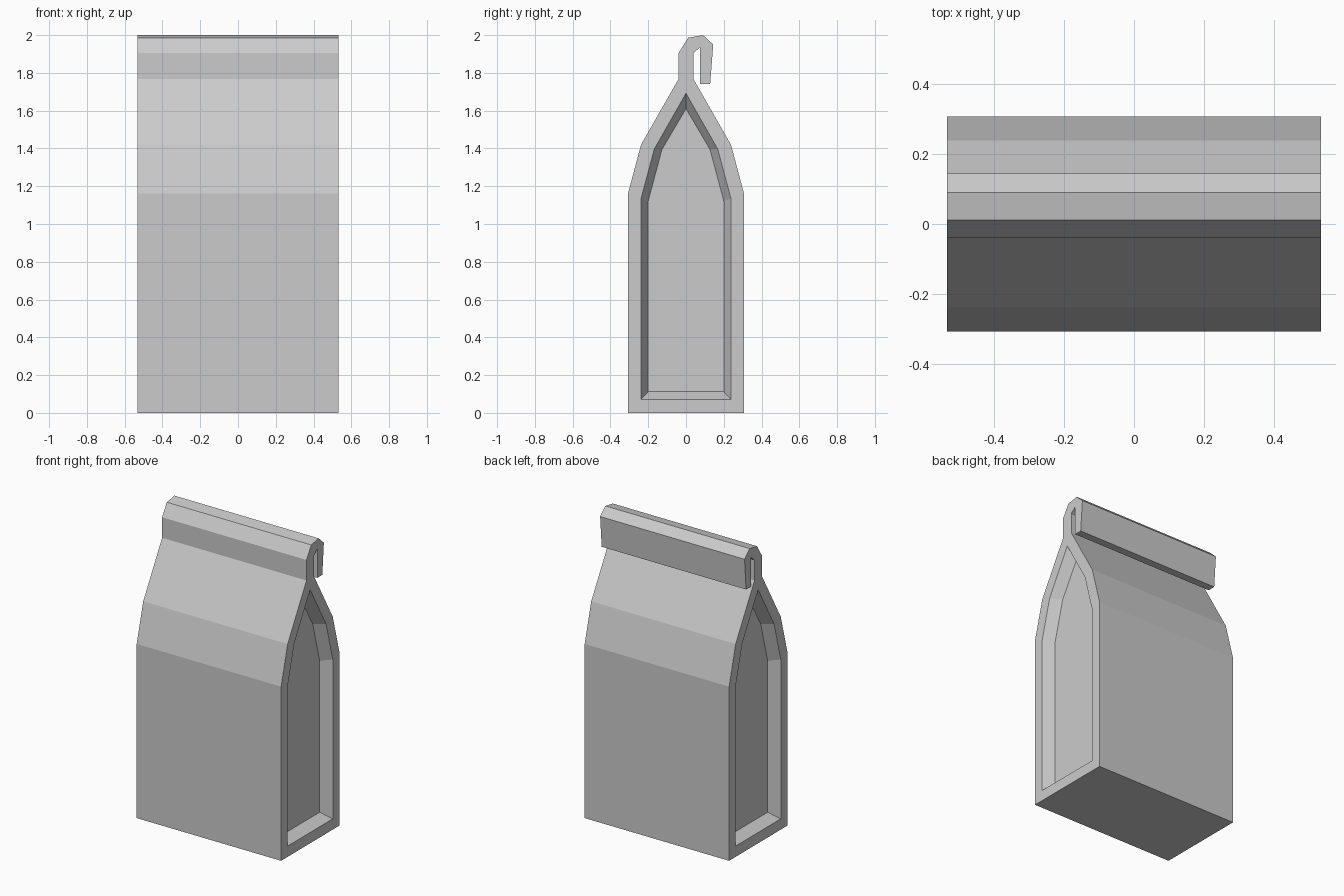
import bpy, bmesh

if "Cube" in bpy.data.objects:
    bpy.data.objects.remove(bpy.data.objects["Cube"])

HALF_WIDTH = 0.533
DEPTH = 0.07   # depth of the recessed side gussets

# Side silhouette (y, z), including the folded-over top
outline = [(-0.307, 0), (0.307, 0), (0.307, 1.162), (0.238, 1.42),
           (0.039, 1.768), (0.039, 1.905), (0.075, 1.935), (0.075, 1.742),
           (0.128, 1.742), (0.144, 1.95), (0.09, 2.0), (0.011, 1.986),
           (-0.039, 1.905), (-0.039, 1.768), (-0.238, 1.42), (-0.307, 1.162)]


def gusset(half, bottom, shoulder, mid, mid_z, apex):
    return [(-half, bottom), (half, bottom), (half, shoulder), (mid, mid_z),
            (0, apex), (-mid, mid_z), (-half, shoulder)]


rim = gusset(0.238, 0.072, 1.135, 0.168, 1.397, 1.692)
floor = gusset(0.2, 0.112, 1.122, 0.127, 1.395, 1.61)

bm = bmesh.new()


def loop(points, x):
    return [bm.verts.new((x, y, z)) for y, z in points]


def edges(vs):
    return [bm.edges.new((vs[i - 1], vs[i])) for i in range(len(vs))]


def bridge(a, b):
    for i in range(len(a)):
        bm.faces.new((a[i - 1], a[i], b[i], b[i - 1]))


# Both sides: flat border around a tapered recess
outers = []
for s in (-1, 1):
    outer = loop(outline, s * HALF_WIDTH)
    inner = loop(rim, s * HALF_WIDTH)
    back = loop(floor, s * (HALF_WIDTH - DEPTH))
    bmesh.ops.triangle_fill(bm, edges=edges(outer) + edges(inner),
                            use_beauty=True, normal=(s, 0, 0))
    bridge(inner, back)
    bm.faces.new(back)
    outers.append(outer)

# Front, back, base and folded top
bridge(*outers)
bmesh.ops.recalc_face_normals(bm, faces=bm.faces[:])

mesh = bpy.data.meshes.new("paper_bag")
bm.to_mesh(mesh)
bm.free()
bag = bpy.data.objects.new("paper_bag", mesh)
bpy.context.collection.objects.link(bag)
